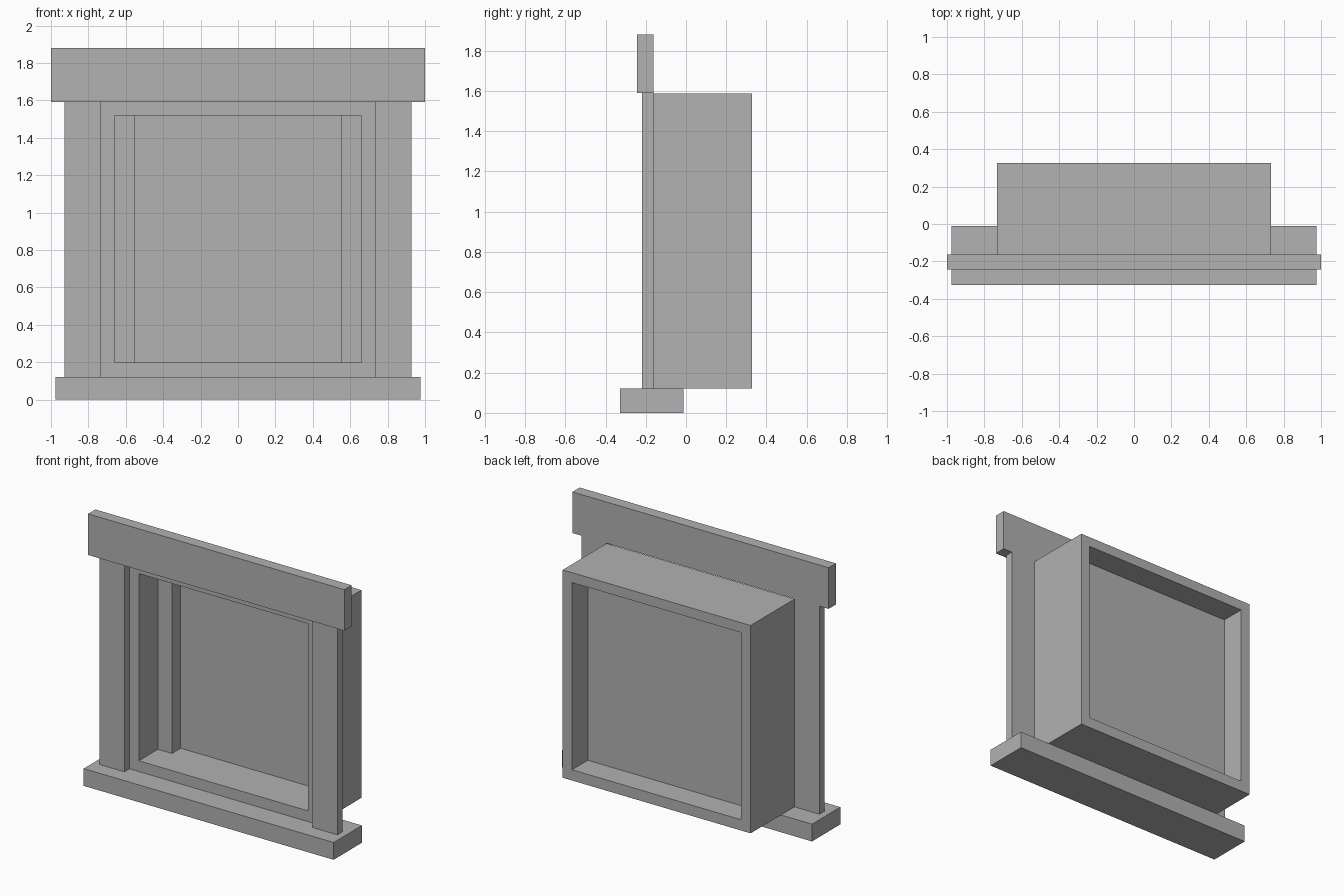
import bpy, bmesh

if "Cube" in bpy.data.objects:
    bpy.data.objects.remove(bpy.data.objects["Cube"])

grey = bpy.data.materials.new("plain grey")
grey.diffuse_color = (0.445, 0.445, 0.445, 1)
grey.use_nodes = True
grey.node_tree.nodes["Principled BSDF"].inputs["Base Color"].default_value = grey.diffuse_color


def finish(name, bm):
    bmesh.ops.recalc_face_normals(bm, faces=bm.faces)
    mesh = bpy.data.meshes.new(name)
    bm.to_mesh(mesh)
    bm.free()
    mesh.materials.append(grey)
    obj = bpy.data.objects.new(name, mesh)
    bpy.context.collection.objects.link(obj)
    return obj


def box(name, x, y, z):
    """Box from (min, max) ranges on each axis."""
    bm = bmesh.new()
    bmesh.ops.create_cube(bm, size=1)
    for v in bm.verts:
        v.co = [r[0] + (c + 0.5) * (r[1] - r[0]) for c, r in zip(v.co, (x, y, z))]
    return finish(name, bm)


def ring(name, outer, inner, y):
    """Rectangular tube along y; outer and inner are (half width, z min, z max)."""
    bm = bmesh.new()
    loops = []
    for depth in y:
        for w, lo, hi in (outer, inner):
            loops.append([bm.verts.new((px, depth, pz)) for px, pz in
                          ((-w, lo), (w, lo), (w, hi), (-w, hi))])
    front_out, front_in, back_out, back_in = loops
    for a, b in ((front_out, front_in), (front_in, back_in),
                 (back_in, back_out), (back_out, front_out)):
        for i in range(4):
            j = (i + 1) % 4
            bm.faces.new((a[i], a[j], b[j], b[i]))
    return finish(name, bm)


# Sill and header board
box("sill", (-0.975, 0.975), (-0.327, -0.012), (0, 0.122))
box("header", (-1, 1), (-0.243, -0.162), (1.59, 1.88))

# Deep window box with an open middle
ring("window_frame", (0.733, 0.122, 1.588), (0.66, 0.198, 1.518), (-0.162, 0.327))

# Thin pane set back inside the frame
box("pane", (-0.66, 0.66), (0.147, 0.152), (0.198, 1.518))

# Side casings and inner stops
for side, s in (("left", -1), ("right", 1)):
    box(side + "_casing", sorted((s * 0.733, s * 0.928)), (-0.218, -0.162), (0.122, 1.59))
    box(side + "_inner_stop", sorted((s * 0.55, s * 0.66)), (0.05, 0.147), (0.198, 1.518))
